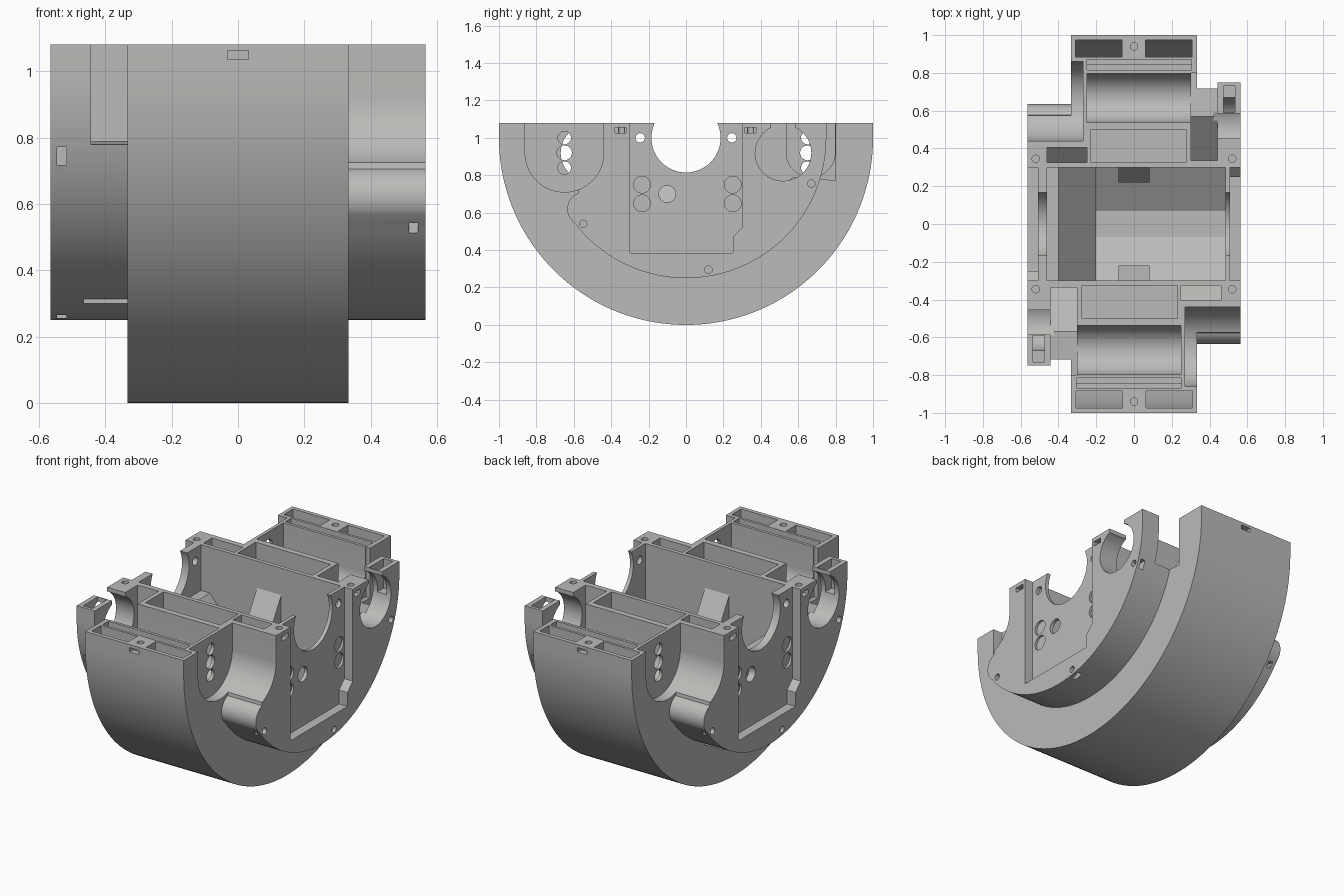
import bpy, bmesh, math

if "Cube" in bpy.data.objects:
    bpy.data.objects.remove(bpy.data.objects["Cube"])

TOP = 1.08
mat = bpy.data.materials.new("warm grey")
mat.diffuse_color = (0.5, 0.495, 0.48, 1)
mat.use_nodes = True
mat.node_tree.nodes["Principled BSDF"].inputs["Base Color"].default_value = mat.diffuse_color


def arc(cy, cz, r, a0, a1, n=32):
    """Points on an arc in the y-z plane, angles in degrees."""
    return [(cy + r * math.cos(math.radians(a0 + (a1 - a0) * i / n)),
             cz + r * math.sin(math.radians(a0 + (a1 - a0) * i / n))) for i in range(n + 1)]


def circle(cy, cz, r, n=24):
    return arc(cy, cz, r, 0, 360, n)[:-1]


def u_shape(cy, cz, r):
    """Round-bottomed channel open at the top."""
    return arc(cy, cz, r, 180, 360, 40) + [(cy + r, 1.3), (cy - r, 1.3)]


def rect(y0, y1, z0, z1):
    return [(y0, z0), (y1, z0), (y1, z1), (y0, z1)]


def prism(name, pts, a0, a1, axis="x", turn=1):
    """Extrude a profile: axis x -> (y,z), y -> (x,z), z -> (x,y). turn=-1 spins it half a turn."""
    place = {"x": lambda p, a: (a, p[0], p[1]),
             "y": lambda p, a: (p[0], a, p[1]),
             "z": lambda p, a: (p[0], p[1], a)}[axis]
    bm = bmesh.new()
    rings = []
    for a in (a0, a1):
        ring = []
        for p in pts:
            x, y, z = place(p, a)
            ring.append(bm.verts.new((x * turn, y * turn, z)))
        rings.append(ring)
    n = len(pts)
    bm.faces.new(rings[0])
    bm.faces.new(rings[1])
    for i in range(n):
        j = (i + 1) % n
        bm.faces.new((rings[0][i], rings[0][j], rings[1][j], rings[1][i]))
    bmesh.ops.recalc_face_normals(bm, faces=bm.faces)
    me = bpy.data.meshes.new(name)
    bm.to_mesh(me)
    bm.free()
    me.materials.append(mat)
    ob = bpy.data.objects.new(name, me)
    bpy.context.collection.objects.link(ob)
    return ob


def combine(tool, op="DIFFERENCE"):
    bpy.context.view_layer.objects.active = housing
    m = housing.modifiers.new("bool", "BOOLEAN")
    m.operation, m.solver, m.object = op, "EXACT", tool
    bpy.ops.object.modifier_apply(modifier=m.name)
    bpy.data.objects.remove(tool, do_unlink=True)


def cut(pts, a0, a1, axis="x", both=True):
    for s in ((1, -1) if both else (1,)):
        combine(prism("cutter", pts, a0, a1, axis, s))


# Half drum
housing = prism("housing", [(1, TOP)] + arc(0, 1, 1, 0, -180, 96) + [(-1, TOP)], -0.333, 0.333)

# Side bosses: large arc with a rounded lobe at one end
boss = ([(0.75, TOP)] + arc(0, 1, 0.75, 0, -142, 72)
        + arc(-0.545, 0.62, 0.09, 215, 110, 14) + [(-0.55, 0.9), (-0.5, TOP)])
for s in (1, -1):
    combine(prism("boss", boss, 0.25, 0.565, "x", s), "UNION")

# Round recess beside each boss, with its three holes
cut(u_shape(-0.65, 0.92, 0.21), 0.27, 0.7)
# Central chamber with a faceted floor
cut([(-0.3, 1.3), (-0.3, 0.42), (-0.07, 0.28), (0.07, 0.28), (0.3, 0.42), (0.3, 1.3)],
    -0.46, 0.485, both=False)
# Long round-floored channels
cut(u_shape(0.667, 0.92, 0.13), -0.25, 0.32)
# Pockets behind the outer boss walls, with a ramped floor
cut([(0.335, 1.3), (0.335, 0.6), (0.57, 0.79), (0.8, 0.773), (0.8, 1.3)], 0.303, 0.443)
# Open round seat and small well in the outer boss wall
cut(circle(0.52, 0.92, 0.15, 48), 0.42, 0.7)
cut(rect(0.455, 0.585, 0.92, 1.3), 0.42, 0.7)
cut(rect(0.59, 0.73, 0.9, 1.3), 0.473, 0.535)
# Box compartments
cut(rect(0.325, 0.5, 0.5, 1.3), -0.23, 0.275)
cut([(0.325, 0.7), (0.405, 0.78), (0.405, 1.3), (0.325, 1.3)], -0.46, -0.25)
# Rim slots and rim pockets that follow the shell
cut([(0.815, 0.72), (0.842, 0.72), (0.842, 0.77), (0.87, 0.77), (0.87, 1.3), (0.815, 1.3)],
    -0.25, 0.305)
a = math.degrees(math.acos(0.885 / 0.975))
rim = arc(0, 1, 0.975, -a, 0, 12) + [(0.975, 1.3), (0.885, 1.3)]
cut(rim, -0.31, -0.063)
cut(rim, 0.06, 0.307)
# Stepped recess in the outer face of each boss
cut([(-0.3, 1.3), (-0.3, 0.385), (0.25, 0.385), (0.25, 0.47), (0.3, 0.52), (0.3, 1.3)], 0.508, 0.7)
# Round mouth through both side plates
cut(circle(0, 1, 0.185, 64), -0.7, 0.7, both=False)

# Holes in the recess wall
for z, r in ((1.0, 0.035), (0.92, 0.04), (0.84, 0.035)):
    cut(circle(-0.65, z, r), 0.2, 0.3)
# Holes and shallow counterbores in the side plates
for y in (-0.235, 0.25):
    for z in (0.75, 0.65):
        cut(circle(y, z, 0.045), 0.494, 0.6)
for y in (-0.245, 0.245):
    cut(circle(y, 1.0, 0.025), 0.46, 0.6)
cut(circle(-0.1, 0.7, 0.045), 0.46, 0.6)
for y, z in ((-0.55, 0.54), (0.12, 0.295), (0.67, 0.755)):
    cut(circle(y, z, 0.02, 16), 0.515, 0.6)
# Nut slots
for y in (-0.35, 0.345):
    cut(rect(y - 0.03, y + 0.03, 1.025, 1.055), 0.53, 0.6)
cut(rect(-0.032, 0.032, 1.035, 1.062), -1.1, -0.965, "y")
cut(rect(-0.545, -0.517, 0.717, 0.772), -0.8, -0.65, "y")
cut(rect(0.515, 0.543, 0.495, 0.542), -0.7, -0.57, "y")
cut(rect(0.517, 0.545, 0.2, 0.29), 0.09, 0.15, "y")
# Screw holes in the top rim
for x, y in ((0.52, 0.345), (0.52, -0.345), (0, 0.94)):
    cut(circle(x, y, 0.02, 16), 0.98, 1.2, "z")

# Sloped block at one end of the chamber
ramp = prism("chamber_ramp", [(-0.4, 0.8), (-0.2, 0.56), (-0.2, 0.3), (-0.465, 0.3), (-0.465, 0.8)],
             -0.301, 0.301, "y")
# Small wedge on each long chamber wall
for s, n in ((1, "back_wedge"), (-1, "front_wedge")):
    prism(n, [(0.302, 0.92), (0.22, 0.78), (0.302, 0.7)], -0.082, 0.082, "x", s)

# Smooth curved walls, crisp edges
bpy.ops.object.select_all(action="DESELECT")
housing.select_set(True)
bpy.context.view_layer.objects.active = housing
bpy.ops.object.shade_smooth_by_angle(angle=math.radians(25))
